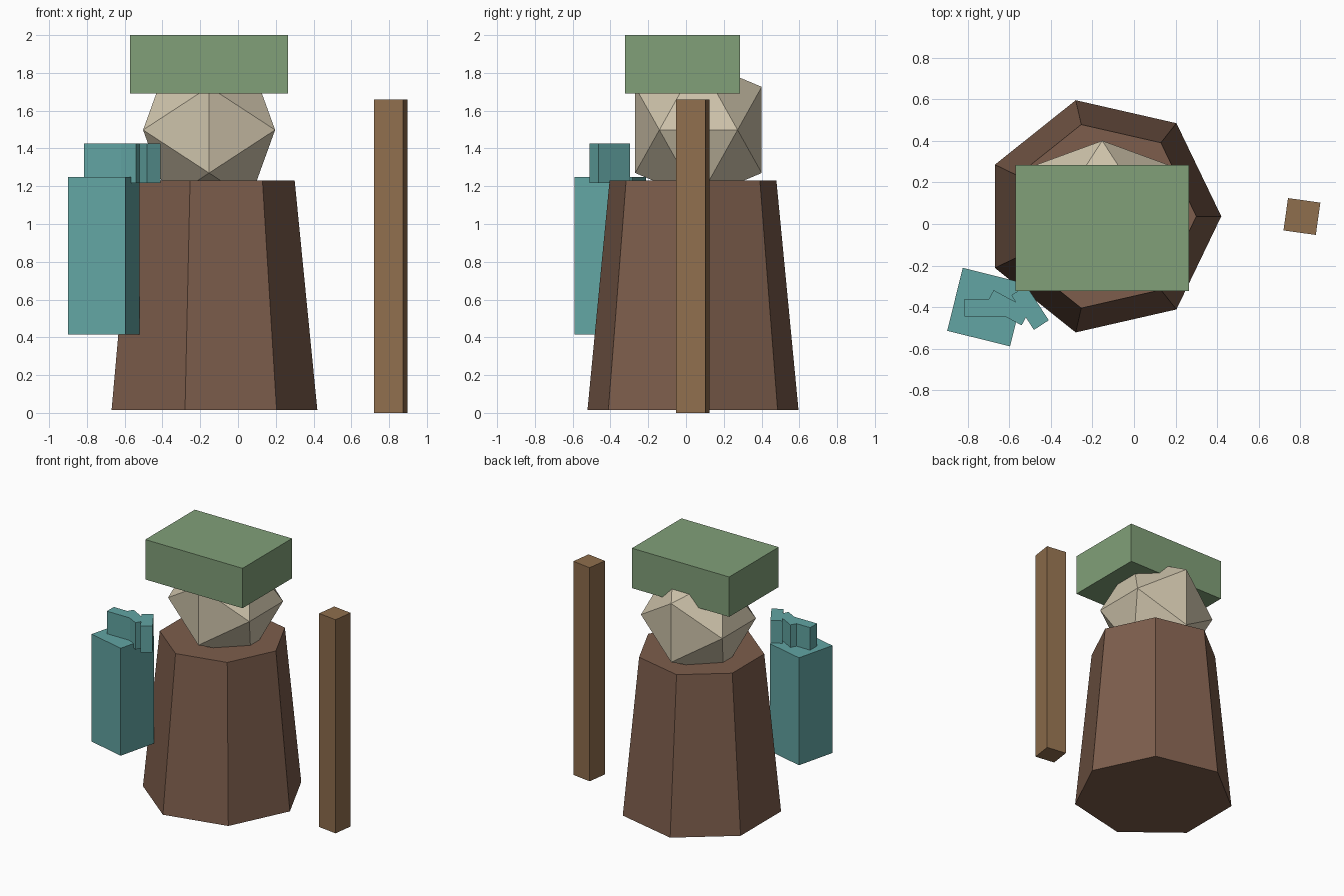
import bpy, bmesh
from math import radians
from mathutils import Matrix, Vector

if "Cube" in bpy.data.objects:
    bpy.data.objects.remove(bpy.data.objects["Cube"])


def material(name, rgb):
    m = bpy.data.materials.new(name)
    m.diffuse_color = (*rgb, 1)
    m.use_nodes = True
    m.node_tree.nodes["Principled BSDF"].inputs["Base Color"].default_value = m.diffuse_color
    return m


def finish(name, bm, mat):
    bmesh.ops.recalc_face_normals(bm, faces=bm.faces[:])
    me = bpy.data.meshes.new(name)
    bm.to_mesh(me)
    bm.free()
    me.materials.append(mat)
    ob = bpy.data.objects.new(name, me)
    bpy.context.collection.objects.link(ob)
    return ob


def box(name, center, size, z0, z1, angle, mat):
    bm = bmesh.new()
    bmesh.ops.create_cube(bm, size=1, matrix=Matrix.Diagonal((*size, z1 - z0, 1)))
    ob = finish(name, bm, mat)
    ob.location = (*center, (z0 + z1) / 2)
    ob.rotation_euler.z = radians(angle)
    return ob


brown = material("robe_brown", (0.205, 0.11, 0.072))
cream = material("head_cream", (0.61, 0.54, 0.40))
green = material("hat_green", (0.22, 0.35, 0.19))
teal = material("bag_teal", (0.122, 0.376, 0.366))
wood = material("staff_wood", (0.275, 0.156, 0.074))

# Seven-sided tapered robe
bm = bmesh.new()
bmesh.ops.create_cone(bm, cap_ends=True, segments=7, radius1=0.573, radius2=0.453, depth=1.215)
pts = [v.co.xy.normalized() for v in bm.verts]
first = max(bm.verts, key=lambda v: v.co.x).co.xy
turn = first.angle_signed(Vector((1, 0)))
bmesh.ops.rotate(bm, verts=bm.verts[:], cent=(0, 0, 0), matrix=Matrix.Rotation(-turn, 3, 'Z'))
body = finish("robe_body", bm, brown)
body.location = (-0.153, 0.037, 0.6225)

# Icosahedron head, axis-aligned and slightly taller than wide
bm = bmesh.new()
phi = 1.618
for a in (-1, 1):
    for b in (-phi, phi):
        for co in ((b, a, 0), (0, b, a), (a, 0, b)):
            bm.verts.new((co[0] * 0.216, co[1] * 0.207, co[2] * 0.228))
bmesh.ops.convex_hull(bm, input=bm.verts[:])
head = finish("head", bm, cream)
head.location = (-0.153, 0.066, 1.498)

# Block hat
box("hat", (-0.153, -0.019), (0.836, 0.608), 1.69, 2.0, 0, green)

# Walking staff
box("staff", (0.808, 0.036), (0.157, 0.157), 0.0, 1.66, -8, wood)

# Side bag with three scrolls fanned out on top
box("bag", (-0.71, -0.40), (0.312, 0.312), 0.415, 1.25, -14, teal)
for i in range(3):
    box(f"scroll_{i + 1}", (-0.716 + 0.108 * i, -0.403), (0.199, 0.085),
        1.217, 1.425, -28.5 * i, teal)
